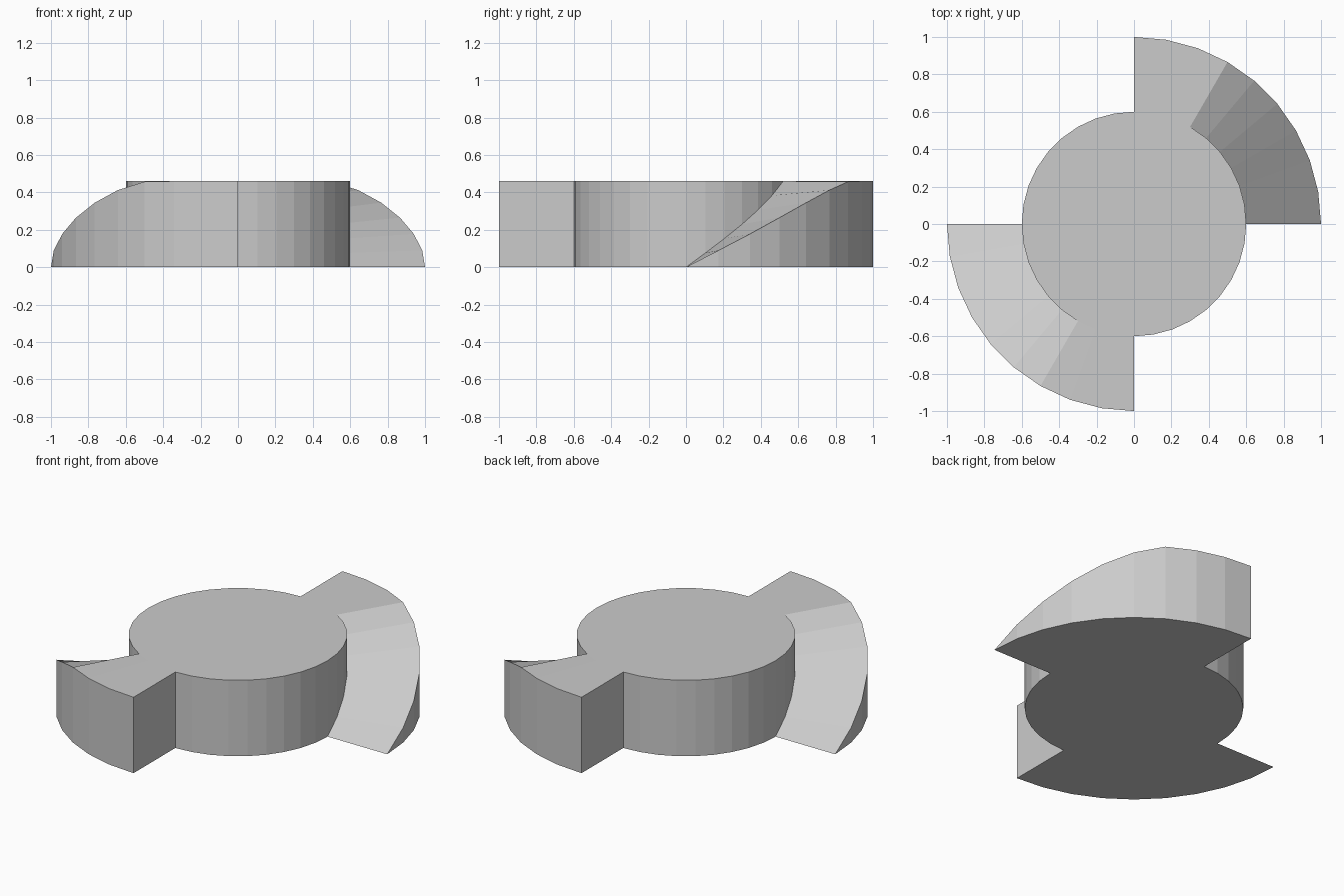
import bpy, bmesh, math

if "Cube" in bpy.data.objects:
    bpy.data.objects.remove(bpy.data.objects["Cube"])

R_HUB, R_WING, H = 0.6, 1.0, 0.46
STEPS = 36

# ramp heights every 10 degrees, 0 to 90 (inner and outer edge)
INNER = [H * min(i / 6, 1) for i in range(10)]
OUTER = [0, 0.09, 0.178, 0.265, 0.345, 0.412, 0.457, H, H, H]


def pt(r, i, z):
    a = 2 * math.pi * i / STEPS
    return (round(r * math.cos(a), 5), round(r * math.sin(a), 5), round(z, 5))


bm = bmesh.new()
verts = {}


def face(*pts):
    """Add a polygon, sharing vertices and dropping repeated corners."""
    pts = list(dict.fromkeys(pts))
    if len(pts) < 3:
        return
    for p in pts:
        if p not in verts:
            verts[p] = bm.verts.new(p)
    bm.faces.new([verts[p] for p in pts])


# hub top and bottom
face(*[pt(R_HUB, i, H) for i in range(STEPS)])
face(*[pt(R_HUB, i, 0) for i in reversed(range(STEPS))])

for i in range(STEPS):
    j = i + 1
    k = i % 18
    if k < 9:
        # wing sector: ramp, exposed hub wall, rim, underside
        a0, a1, b0, b1 = INNER[k], INNER[k + 1], OUTER[k], OUTER[k + 1]
        face(pt(R_HUB, i, a0), pt(R_WING, i, b0), pt(R_WING, j, b1), pt(R_HUB, j, a1))
        face(pt(R_HUB, i, a0), pt(R_HUB, j, a1), pt(R_HUB, j, H), pt(R_HUB, i, H))
        face(pt(R_WING, i, 0), pt(R_WING, j, 0), pt(R_WING, j, b1), pt(R_WING, i, b0))
        face(pt(R_HUB, i, 0), pt(R_HUB, j, 0), pt(R_WING, j, 0), pt(R_WING, i, 0))
        if k == 8:
            # upright end of the wing
            face(pt(R_HUB, j, 0), pt(R_HUB, j, H), pt(R_WING, j, H), pt(R_WING, j, 0))
    else:
        # plain hub wall
        face(pt(R_HUB, i, 0), pt(R_HUB, j, 0), pt(R_HUB, j, H), pt(R_HUB, i, H))

bmesh.ops.recalc_face_normals(bm, faces=bm.faces)
mesh = bpy.data.meshes.new("ramped_hub")
bm.to_mesh(mesh)
bm.free()
obj = bpy.data.objects.new("ramped_hub", mesh)
bpy.context.collection.objects.link(obj)
